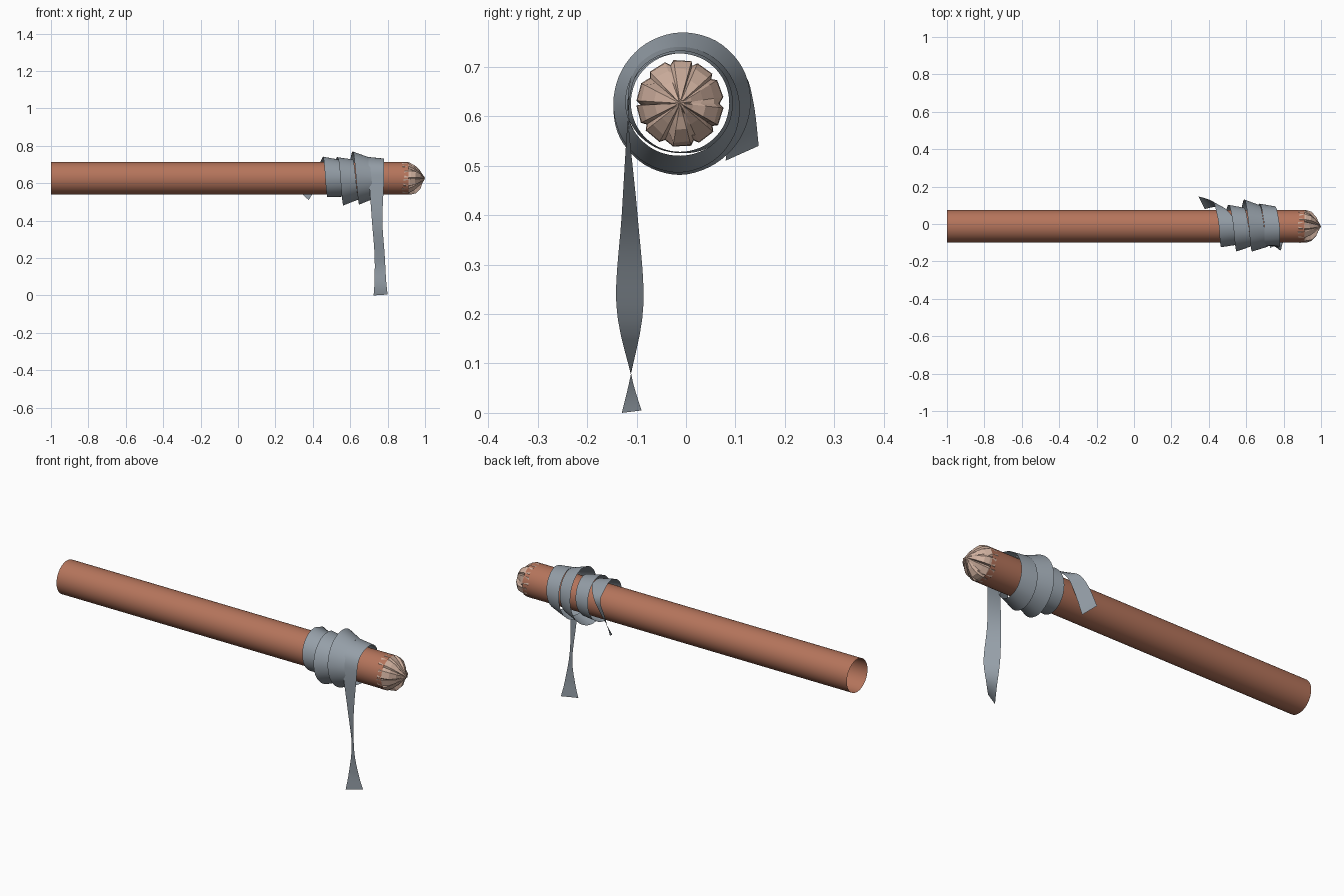
import bpy, bmesh, math, random
from mathutils import Vector

if "Cube" in bpy.data.objects:
    bpy.data.objects.remove(bpy.data.objects["Cube"])

random.seed(4)
YC, ZC, R = -0.012, 0.626, 0.087   # pole axis and radius


def material(name, rgb):
    m = bpy.data.materials.new(name)
    m.diffuse_color = (*rgb, 1)
    m.use_nodes = True
    m.node_tree.nodes["Principled BSDF"].inputs["Base Color"].default_value = m.diffuse_color
    return m


def make_object(name, verts, faces, mat, smooth):
    me = bpy.data.meshes.new(name)
    me.from_pydata(verts, [], faces)
    me.materials.append(mat)
    for p in me.polygons:
        p.use_smooth = smooth
    ob = bpy.data.objects.new(name, me)
    bpy.context.collection.objects.link(ob)
    return ob


def around(x, ang, r):
    """Point about the pole axis; ang 0 = top, positive towards the front."""
    return Vector((x, YC - r * math.sin(ang), ZC + r * math.cos(ang)))


def loft(rings):
    """Quads between closed rings of equal length."""
    n = len(rings[0])
    faces = [(k * n + i, k * n + (i + 1) % n, (k + 1) * n + (i + 1) % n, (k + 1) * n + i)
             for k in range(len(rings) - 1) for i in range(n)]
    return [v for r in rings for v in r], [f[::-1] for f in faces]


orange = material("terracotta wood", (0.46, 0.175, 0.105))
pale = material("pale cut wood", (0.62, 0.43, 0.34))
grey = material("grey cloth", (0.30, 0.345, 0.39))

# Pole: open smooth tube
N = 48
v, f = loft([[around(x, 2 * math.pi * i / N, R) for i in range(N)] for x in (-1, 0.912)])
pole = make_object("pole", v, f, orange, True)

# Carved tip: whittled wedges, each with two ridge edges and a groove
W = 10
profile = [(0.885, 0.0885, 0.080), (0.920, 0.0870, 0.078), (0.945, 0.076, 0.064),
           (0.970, 0.051, 0.038), (0.985, 0.026, 0.018), (0.995, 0.010, 0.007)]
angs, jit = [], []
for w in range(W):
    a = 2 * math.pi * (w + random.uniform(-0.12, 0.12)) / W
    s = 2 * math.pi / W
    j = random.uniform(-1, 1)
    angs += [a - 0.36 * s, a + 0.30 * s, a + 0.46 * s]
    jit += [j, j * 0.6, random.uniform(-1, 1)]
rings = []
for k, (x, ridge, groove) in enumerate(profile):
    ring = []
    for i, a in enumerate(angs):
        r = groove if i % 3 == 2 else ridge
        if 1 < k < 5:
            r *= 1 + 0.10 * jit[i]
        dx = 0.010 * jit[i] if k < 4 else 0
        ring.append(around(x + dx, a, r))
    rings.append(ring)
v, f = loft(rings)
n = len(angs)
v.append(Vector((1.0, YC - 0.003, ZC + 0.004)))
base = (len(rings) - 1) * n
f += [(base + i, len(v) - 1, base + (i + 1) % n) for i in range(n)]
make_object("carved_tip", v, f, pale, False)

# Cloth strip: stations of (left edge, right edge) running from the loose tail,
# around the pole, then hanging to the ground
stations = [(Vector(a), Vector(b)) for a, b in [
    ((0.345, 0.147, 0.540), (0.378, 0.080, 0.510)),
    ((0.385, 0.136, 0.630), (0.435, 0.092, 0.605)),
    ((0.425, 0.114, 0.690), (0.480, 0.088, 0.672))]]
# per half turn: centre x, left edge radius, right edge radius
wraps = [(0.495, 0.116, 0.101), (0.520, 0.104, 0.098), (0.572, 0.117, 0.101),
         (0.605, 0.146, 0.112), (0.655, 0.141, 0.114), (0.690, 0.136, 0.106),
         (0.738, 0.112, 0.106), (0.742, 0.104, 0.103)]
for d in range(-30, 1080 + 61, 30):
    h = max(d / 180, 0)
    k = min(int(h), len(wraps) - 2)
    x, rl, rr = (p + (q - p) * (h - k) for p, q in zip(wraps[k], wraps[k + 1]))
    x += min(d, 0) * 0.0003
    a = math.radians(d)
    wob = 0.004 * math.sin(1.7 * a)
    stations.append((around(x - 0.041, a, rl + wob), around(x + 0.041, a, rr)))
# hanging end: z, left x, left y, right x, right y
for z, xl, yl, xr, yr in [(0.60, 0.702, -0.117, 0.780, -0.117),
                          (0.40, 0.716, -0.098, 0.772, -0.130),
                          (0.22, 0.730, -0.086, 0.784, -0.141),
                          (0.08, 0.730, -0.111, 0.792, -0.112),
                          (0.00, 0.725, -0.130, 0.800, -0.090)]:
    stations.append((Vector((xl, yl, z)), Vector((xr, yr, z + (0.005 if z == 0 else 0)))))


def catmull(p0, p1, p2, p3, t):
    return 0.5 * (2 * p1 + (p2 - p0) * t + (2 * p0 - 5 * p1 + 4 * p2 - p3) * t * t
                  + (3 * p1 - p0 - 3 * p2 + p3) * t ** 3)


v, last, STEPS = [], len(stations) - 1, 5
for i in range(last):
    q = [stations[min(max(i + o, 0), last)] for o in (-1, 0, 1, 2)]
    for s in range(STEPS):
        for side in (0, 1):
            v.append(catmull(*[st[side] for st in q], s / STEPS))
v += list(stations[last])
f = [(i, i + 2, i + 3, i + 1) for i in range(0, len(v) - 2, 2)]
make_object("cloth_wrap", v, f, grey, True)
